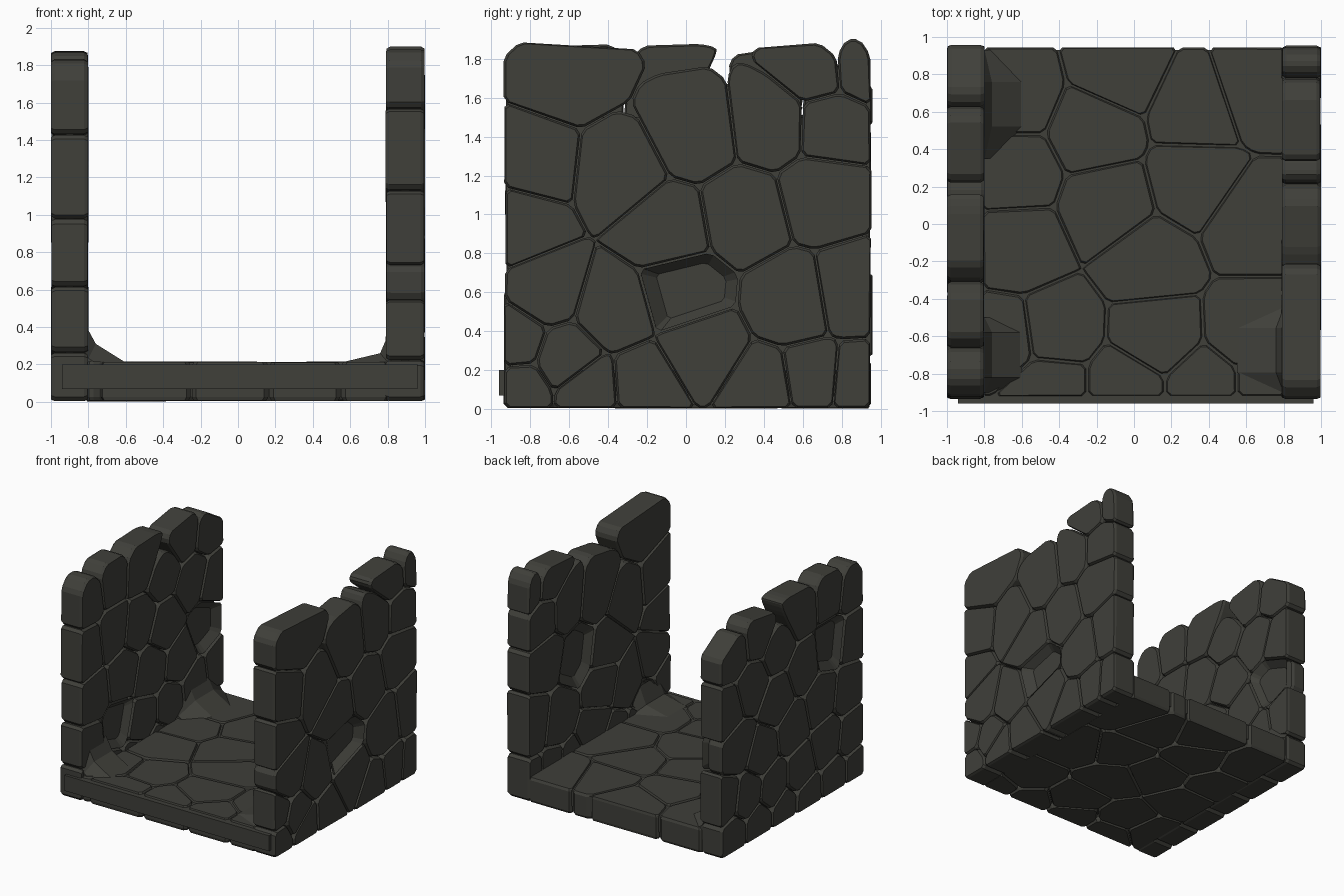
import bpy, bmesh, math, random
from mathutils import Vector

if "Cube" in bpy.data.objects:
    bpy.data.objects.remove(bpy.data.objects["Cube"])

random.seed(7)
stone = bpy.data.materials.new("dark_stone")
stone.diffuse_color = (0.05, 0.05, 0.042, 1)
stone.use_nodes = True
stone.node_tree.nodes["Principled BSDF"].inputs["Base Color"].default_value = stone.diffuse_color


def make_object(name, bm):
    bmesh.ops.recalc_face_normals(bm, faces=bm.faces)
    me = bpy.data.meshes.new(name)
    bm.to_mesh(me)
    bm.free()
    me.materials.append(stone)
    ob = bpy.data.objects.new(name, me)
    bpy.context.collection.objects.link(ob)
    return ob


def box(name, lo, hi):
    bm = bmesh.new()
    bmesh.ops.create_cube(bm, size=1)
    for v in bm.verts:
        v.co = [(l + h) / 2 + c * (h - l) for l, h, c in zip(lo, hi, v.co)]
    return make_object(name, bm)


def clip(poly, p, n):
    """Keep the part of a convex polygon behind the line through p with normal n."""
    out = []
    for a, b in zip(poly, poly[1:] + poly[:1]):
        da, db = (a - p).dot(n), (b - p).dot(n)
        if da <= 0:
            out.append(a)
        if da * db < 0:
            out.append(a + (b - a) * (da / (da - db)))
    return out


def round_corners(poly, d, above=-9):
    """Cut the corners above a height by a short distance so the stones look worn."""
    out = []
    for i, p in enumerate(poly):
        if p.y < above:
            out.append(p)
            continue
        for q in (poly[i - 1], poly[(i + 1) % len(poly)]):
            e = q - p
            if e.length > 1e-5:
                out.append(p + e * min(0.3, d / e.length))
    return out


def stones(name, seeds, rect, half, place, caps={}, recess={}):
    """Fitted stones: one chamfered prism for each cell around a seed."""
    u0, v0, u1, v1 = rect
    pts = [Vector(s) for s in seeds]
    bm = bmesh.new()
    for i, s in enumerate(pts):
        j = lambda: random.uniform(-0.008, 0.008)
        poly = [Vector(c) for c in ((u0 + j(), v0), (u1 + j(), v0), (u1 + j(), v1), (u0 + j(), v1))]
        for k, t in enumerate(pts):
            if k != i:
                n = (t - s).normalized()
                poly = clip(poly, (s + t) / 2 - n * 0.003, n)
        if i in caps:
            top, slope = caps[i]
            poly = clip(poly, Vector((s.x, top)), Vector((-slope, 1)).normalized())
            poly = round_corners(poly, 0.08, max(p.y for p in poly) - 0.12)
        poly = round_corners(poly, 0.022)
        c = sum(poly, Vector((0, 0))) / len(poly)
        out_rec, in_rec = recess.get(i, (0, 0))
        front = half - out_rec + random.uniform(-0.005, 0.001)
        back = -half + in_rec + random.uniform(-0.001, 0.005)
        rings = []
        for w, inset in ((back, 0.012), (back + 0.02, 0), (front - 0.02, 0), (front, 0.012)):
            ring = []
            for p in poly:
                d = c - p
                q = p + d * min(0.5, inset / max(d.length, 1e-4))
                ring.append(bm.verts.new(place(q.x, q.y, w)))
            rings.append(ring)
        m = len(poly)
        for a, b in zip(rings, rings[1:]):
            for k in range(m):
                bm.faces.new((a[k], a[(k + 1) % m], b[(k + 1) % m], b[k]))
        bm.faces.new(rings[0])
        bm.faces.new(rings[-1])
        # sloped rim around a sunken stone
        for rec, w0, w1 in ((out_rec, front, half - 0.01), (in_rec, back, -half + 0.01)):
            if rec:
                lo = [bm.verts.new(place(*(p + (c - p) * 0.3), w0)) for p in poly]
                hi = [bm.verts.new(place(*(p + (c - p) * 0.02), w1)) for p in poly]
                for k in range(m):
                    bm.faces.new((lo[k], lo[(k + 1) % m], hi[(k + 1) % m], hi[k]))
    bmesh.ops.remove_doubles(bm, verts=bm.verts, dist=0.0005)
    return make_object(name, bm)


# right wall
right_seeds = [
    (-.62, 1.72), (-.78, 1.27), (-.34, 1.22), (.04, 1.42), (.44, 1.47),
    (.67, 1.75), (.75, 1.46), (.89, 1.77), (.7, 1.1), (-.1, .93),
    (.3, 1.0), (-.86, .95), (-.72, .6), (-.38, .5), (-.02, .6),
    (.08, .3), (.55, .55), (-.88, .35), (-.62, .26), (.85, .6),
    (-.86, .1), (-.5, .1), (-.22, .12), (.4, .1), (.65, .14), (.88, .12)]
stones("right_wall_stones", right_seeds, (-.93, .005, .95, 1.9), .105,
       lambda u, v, w: (.895 + w, u, v),
       caps={0: (1.87, -.06), 2: (1.6, .3), 3: (1.75, .15), 4: (1.77, -.05), 5: (1.88, .08), 7: (1.9, 0)},
       recess={14: (.07, 0), 18: (0, .06), 10: (0, .06)})

# left wall
left_seeds = [
    (-.8, 1.65), (-.5, 1.7), (-.12, 1.68), (.18, 1.5), (.45, 1.7),
    (.78, 1.65), (-.82, 1.2), (-.5, 1.25), (-.15, 1.2), (.2, 1.05),
    (.55, 1.3), (.85, 1.2), (-.75, .8), (-.38, .85), (0, .75),
    (.4, .7), (.72, .85), (-.8, .4), (-.45, .45), (-.1, .35),
    (.25, .35), (.6, .4), (.88, .45), (-.85, .1), (-.55, .1),
    (-.2, .08), (.1, .1), (.45, .1), (.8, .12)]
stones("left_wall_stones", left_seeds, (-.93, .005, .95, 1.9), .1,
       lambda u, v, w: (-.9 - w, u, v),
       caps={0: (1.83, .08), 1: (1.87, .03), 2: (1.87, .03), 3: (1.68, 0), 4: (1.85, .15), 5: (1.77, -.6)},
       recess={18: (0, .06), 16: (0, .06), 7: (.06, 0)})

# floor
floor_seeds = [
    (-.64, .68), (-.08, .82), (-.22, .5), (.34, .62), (.64, .72),
    (.33, .22), (-.14, .1), (-.64, .28), (-.62, -.12), (.08, -.2),
    (.62, .02), (-.42, -.58), (-.7, -.62), (.12, -.6), (.62, -.58),
    (-.05, -.88), (.38, -.88), (-.45, -.88), (.72, -.88)]
stones("floor_stones", floor_seeds, (-.81, -.92, .81, .945), .106,
       lambda u, v, w: (u, v, .11 + w))

# mortar cores that close the joints
box("right_wall_core", (.875, -.89, .04), (.915, .91, 1.5))
box("left_wall_core", (-.92, -.89, .04), (-.88, .91, 1.5))

# base slab, its front edge showing as a plank
box("base_slab", (-.94, -.96, .07), (.96, .93, .2))


# rubble wedges in the inner corners
def wedge(name, profile, y0, y1):
    bm = bmesh.new()
    mid = (y0 + y1) / 2
    rings = []
    for y, k in ((y0, .35), (mid - .12, 1), (mid + .12, 1), (y1, .35)):
        px, pz = profile[0]
        rings.append([bm.verts.new((px + (x - px) * k, y, pz + (z - pz) * k)) for x, z in profile])
    m = len(profile)
    for a, b in zip(rings, rings[1:]):
        for i in range(m):
            bm.faces.new((a[i], a[(i + 1) % m], b[(i + 1) % m], b[i]))
    bm.faces.new(rings[0])
    bm.faces.new(rings[-1])
    return make_object(name, bm)


left_profile = [(-.82, .19), (-.82, .42), (-.76, .31), (-.6, .21)]
right_profile = [(.82, .19), (.82, .40), (.76, .26), (.55, .21)]
wedge("left_back_wedge", left_profile, .35, .93)
wedge("left_front_wedge", left_profile, -.9, -.5)
wedge("right_front_wedge", right_profile, -.9, -.45)
